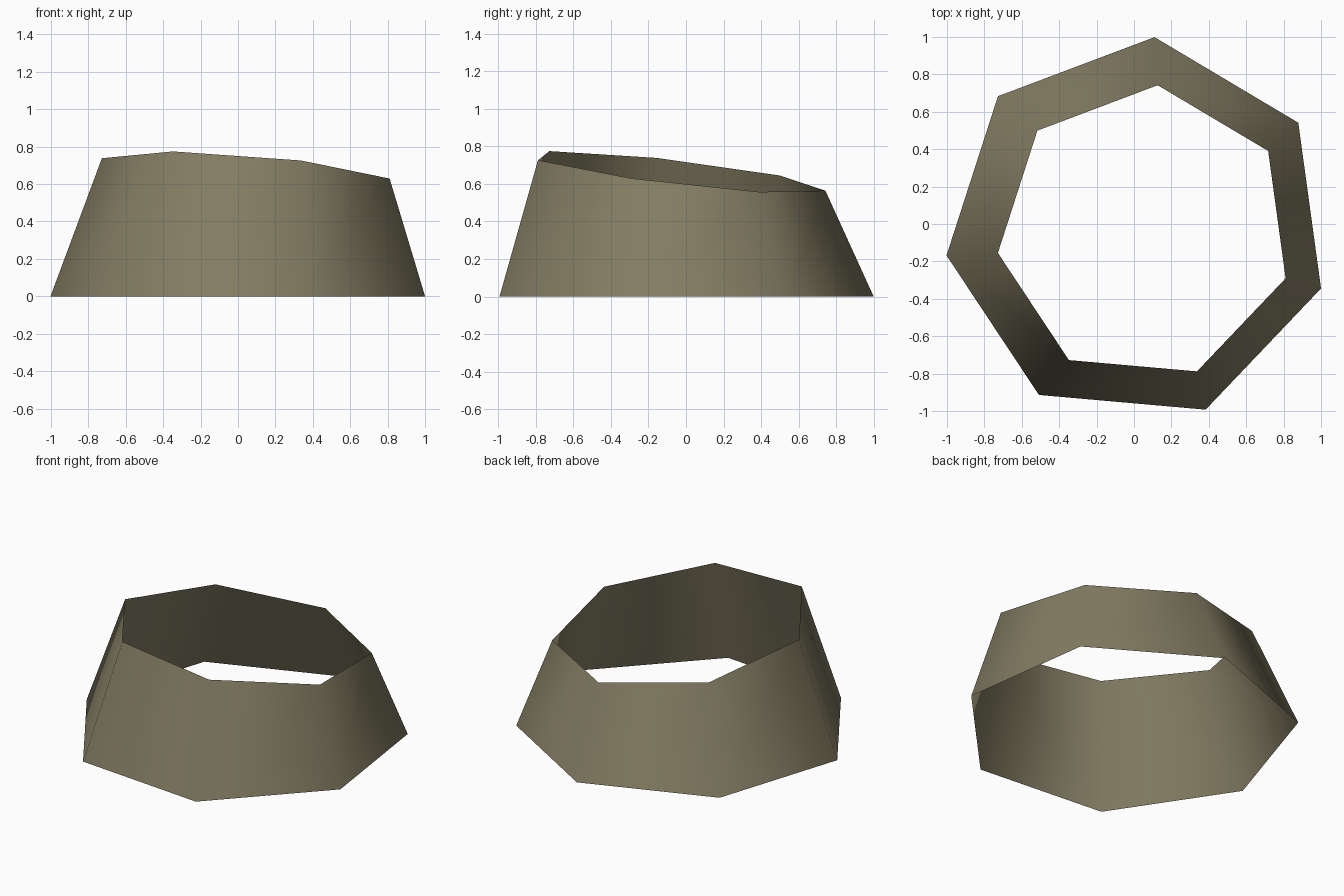
import bpy, bmesh, math

if "Cube" in bpy.data.objects:
    bpy.data.objects.remove(bpy.data.objects["Cube"])

SIDES = 7
START = math.radians(-17.9)

def ring(bm, cx, cy, radius, height):
    """Regular heptagon loop; height is a function of the offset from its centre."""
    verts = []
    for i in range(SIDES):
        a = START + i * math.tau / SIDES
        dx, dy = radius * math.cos(a), radius * math.sin(a)
        verts.append(bm.verts.new((cx + dx, cy + dy, height(dx, dy))))
    return verts

mat = bpy.data.materials.new("olive_grey")
mat.diffuse_color = (0.23, 0.205, 0.125, 1.0)
mat.use_nodes = True
mat.node_tree.nodes["Principled BSDF"].inputs["Base Color"].default_value = mat.diffuse_color

# Open tapered collar: flat base loop, smaller tilted top loop
bm = bmesh.new()
base = ring(bm, 0.019, -0.028, 1.031, lambda dx, dy: 0.0)
top = ring(bm, 0.057, -0.047, 0.792, lambda dx, dy: 0.662 - 0.081 * dx - 0.117 * dy)
for i in range(SIDES):
    j = (i + 1) % SIDES
    face = bm.faces.new((base[i], base[j], top[j], top[i]))
    face.smooth = True

mesh = bpy.data.meshes.new("tapered_collar")
bm.to_mesh(mesh)
bm.free()
mesh.materials.append(mat)
collar = bpy.data.objects.new("tapered_collar", mesh)
bpy.context.collection.objects.link(collar)
